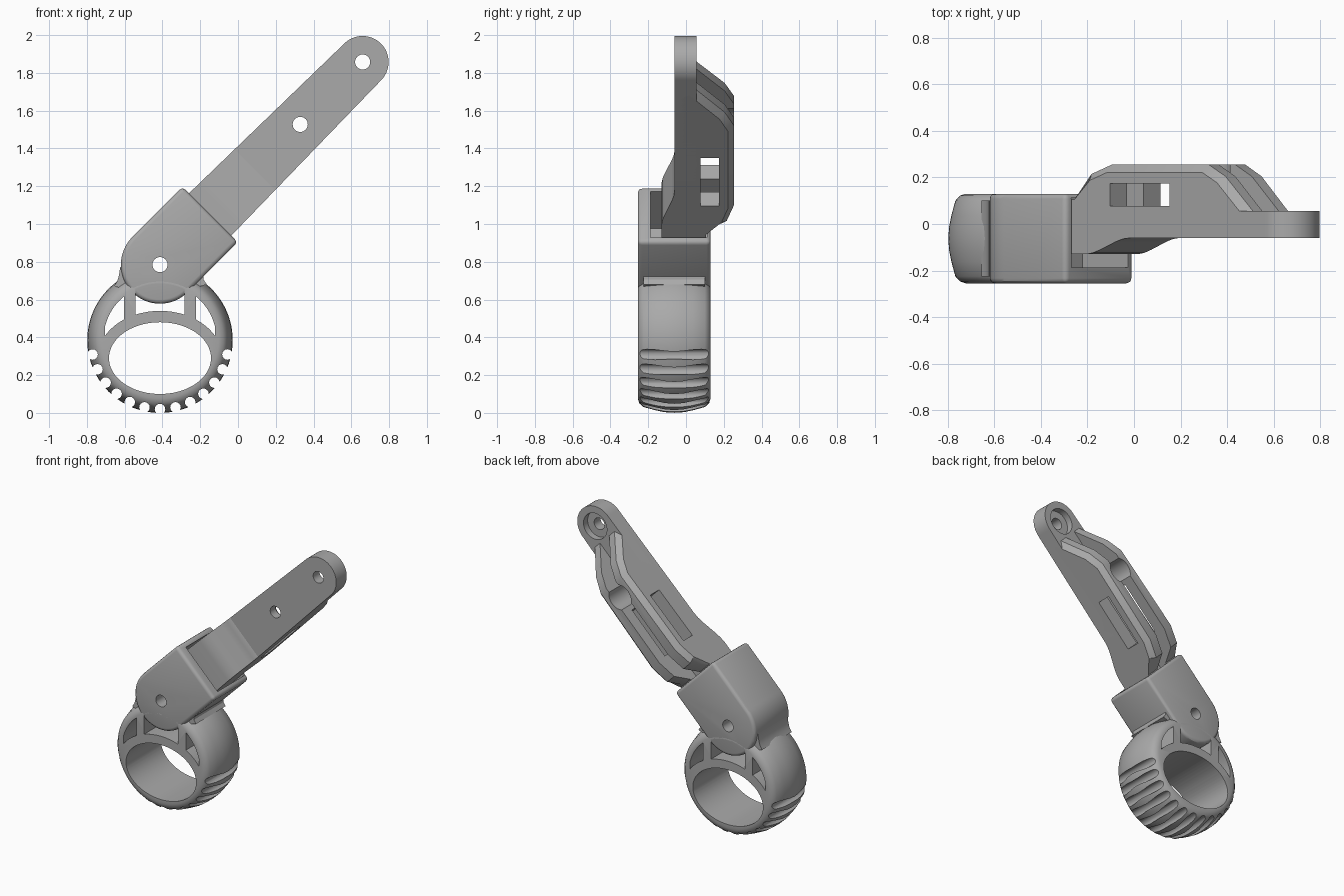
import bpy, bmesh, math
from mathutils import Vector

cube = bpy.data.objects.get("Cube")
if cube:
    bpy.data.objects.remove(cube)

grey = bpy.data.materials.new("plain_grey")
grey.use_nodes = True
colour = (0.4, 0.4, 0.4, 1)
grey.diffuse_color = colour
grey.node_tree.nodes["Principled BSDF"].inputs["Base Color"].default_value = colour

PX, PZ = -0.413, 0.785          # pivot hole
RING_Z, RING_R = 0.385, 0.385   # ring centre height and radius
FRONT, BACK = -0.255, 0.13      # depth of ring and socket
MID_Y, HALF = (FRONT + BACK) / 2, (BACK - FRONT) / 2
S = math.sqrt(0.5)
HOLE_MID, HOLE_END = 1.05, 1.517


# Placement frames: front outline, arm outline, arm side profile
def front(x, z, y):
    return Vector((x, y, z))


def along(u, v, y):
    return Vector((PX + (u - v) * S, y, PZ + (u + v) * S))


def half_width(u):
    return 0.165 - 0.018 * u


def side(u, y, v):
    return along(u, v * half_width(u), y)


def finish(name, bm):
    bmesh.ops.recalc_face_normals(bm, faces=bm.faces)
    mesh = bpy.data.meshes.new(name)
    bm.to_mesh(mesh)
    bm.free()
    mesh.materials.append(grey)
    ob = bpy.data.objects.new(name, mesh)
    bpy.context.collection.objects.link(ob)
    return ob


def prism_mesh(points, lo, hi, place):
    bm = bmesh.new()
    a = [bm.verts.new(place(p, q, lo)) for p, q in points]
    b = [bm.verts.new(place(p, q, hi)) for p, q in points]
    bm.faces.new(a)
    bm.faces.new(b[::-1])
    n = len(points)
    for i in range(n):
        j = (i + 1) % n
        bm.faces.new((a[i], b[i], b[j], a[j]))
    bmesh.ops.recalc_face_normals(bm, faces=bm.faces)
    return bm


def prism(name, points, lo, hi, place):
    return finish(name, prism_mesh(points, lo, hi, place))


def arc(cx, cy, rx, ry, start, end, n):
    angles = [math.radians(start + (end - start) * i / n) for i in range(n + 1)]
    return [(cx + rx * math.cos(t), cy + ry * math.sin(t)) for t in angles]


def disc(cx, cy, rx, ry=None, n=32):
    return arc(cx, cy, rx, ry or rx, 0, 360, n)[:-1]


def box(a0, a1, b0, b1):
    return [(a0, b0), (a1, b0), (a1, b1), (a0, b1)]


def apply(ob, mod):
    bpy.context.view_layer.objects.active = ob
    bpy.ops.object.modifier_apply(modifier=mod.name)


def cut(ob, points, lo, hi, place):
    cutter = prism("cutter", points, lo, hi, place)
    cutter.hide_render = True
    mod = ob.modifiers.new("cut", "BOOLEAN")
    mod.operation, mod.solver, mod.object = "DIFFERENCE", "EXACT", cutter
    apply(ob, mod)
    bpy.data.objects.remove(cutter)


# Barrel-shaped ring, turned about the y axis
half = [(0.31, HALF), (0.335, HALF - 0.008), (0.355, HALF - 0.03),
        (0.372, 0.1), (0.382, 0.05)]
profile = [(0, HALF)] + half + [(RING_R, 0)] + [(r, -y) for r, y in half[::-1]] + [(0, -HALF)]
bm = bmesh.new()
verts = [bm.verts.new((PX + r, MID_Y + y, RING_Z)) for r, y in profile]
edges = [bm.edges.new(pair) for pair in zip(verts, verts[1:])]
bmesh.ops.spin(bm, geom=verts + edges, cent=(PX, 0, RING_Z), axis=(0, 1, 0),
               angle=math.tau, steps=96)
bmesh.ops.remove_doubles(bm, verts=bm.verts, dist=0.0001)
ring = finish("grip_ring", bm)

# Oval opening, pivot hole and three windows above the arch
cut(ring, disc(PX, 0.29, 0.27, 0.19, 72), -1, 1, front)
cut(ring, disc(PX, PZ, 0.04), -1, 1, front)
for x0, x1 in ((-0.29, -0.19), (-0.13, 0.13), (0.19, 0.29)):
    xs = [x0 + (x1 - x0) * i / 12 for i in range(13)]
    lower = [(PX + x, 0.29 + 0.25 * math.sqrt(1 - (x / 0.33) ** 2)) for x in xs]
    upper = [(PX + x, RING_Z + math.sqrt(0.09 - x * x)) for x in xs]
    cut(ring, lower + upper[::-1], -1, 1, front)

# Rounded grip grooves around the bottom
for i in range(13):
    t = math.radians(192 + 13 * i)
    cut(ring, disc(PX + 0.365 * math.cos(t), RING_Z + 0.365 * math.sin(t), 0.028, n=16),
        -1, 1, front)

# Blends between ring and socket
prism("neck_blend_left", [(-0.56, 0.64), (-0.655, 0.672), (-0.638, 0.70),
                          (-0.63, 0.73), (-0.623, 0.775)],
      FRONT + 0.03, BACK - 0.03, front)
prism("neck_blend_right", [(-0.3, 0.64), (-0.165, 0.68), (-0.182, 0.705),
                           (-0.182, 0.728), (-0.13, 0.778)],
      FRONT + 0.03, BACK - 0.03, front)

# Socket with rounded back, hollow at the arm end
socket = prism("socket", arc(0, 0, 0.207, 0.207, 90, 270, 32) + [(0.375, -0.207), (0.375, 0.207)],
               FRONT, BACK, along)
bevel = socket.modifiers.new("round", "BEVEL")
bevel.width, bevel.segments, bevel.limit_method = 0.022, 3, "ANGLE"
apply(socket, bevel)
cut(socket, box(0.1, 0.6, -0.172, 0.172), -0.187, 0.112, along)
cut(socket, disc(PX, PZ, 0.04), -1, 1, front)

# Arm body: cranked front, raised back with sloped ends and chamfered rims
outline = [(0.15, -0.13), (0.45, -0.13), (0.49, -0.124), (0.53, -0.112), (0.63, -0.075),
           (0.67, -0.064), (0.71, -0.06), (0.74, -0.04), (1.38, -0.04), (1.42, 0.05),
           (1.25, 0.205), (1.15, 0.255), (0.57, 0.255), (0.45, 0.215), (0.38, 0.105), (0.15, 0.105)]
bm = prism_mesh(outline, -1, 1, side)
rims = [e for e in bm.edges
        if len({f for f in e.link_faces if len(f.verts) > 4}) == 1
        and (e.verts[0].co.y + e.verts[1].co.y) / 2 > 0.12]
bmesh.ops.bevel(bm, geom=rims, offset=0.033, segments=1, affect="EDGES")
body = finish("arm_rails", bm)
cut(body, box(0.3, 1.6, -0.05, 0.05), 0.045, 0.4, along)
cut(body, box(0.592, 0.948, 0.077, 0.175), -2, 2, side)

# Arm front plate with rounded tip
end_w = half_width(HOLE_END)
plate = prism("arm_plate", [(0.68, half_width(0.68)), (0.68, -half_width(0.68))]
              + arc(HOLE_END, 0, end_w, end_w, -90, 90, 32), -0.06, 0.055, along)

# Bolt holes with recesses at the back
for part in (body, plate):
    cut(part, disc(HOLE_MID, 0, 0.085), 0.0, 0.4, along)
    cut(part, disc(HOLE_MID, 0, 0.04), -0.4, 0.4, along)
cut(plate, disc(HOLE_END, 0, 0.09), 0.01, 0.4, along)
cut(plate, disc(HOLE_END, 0, 0.04), -0.4, 0.4, along)

# Smooth curved faces, keep sharp edges
for ob in bpy.context.view_layer.objects:
    ob.select_set(ob.type == "MESH")
bpy.context.view_layer.objects.active = ring
bpy.ops.object.shade_smooth_by_angle(angle=math.radians(30))
